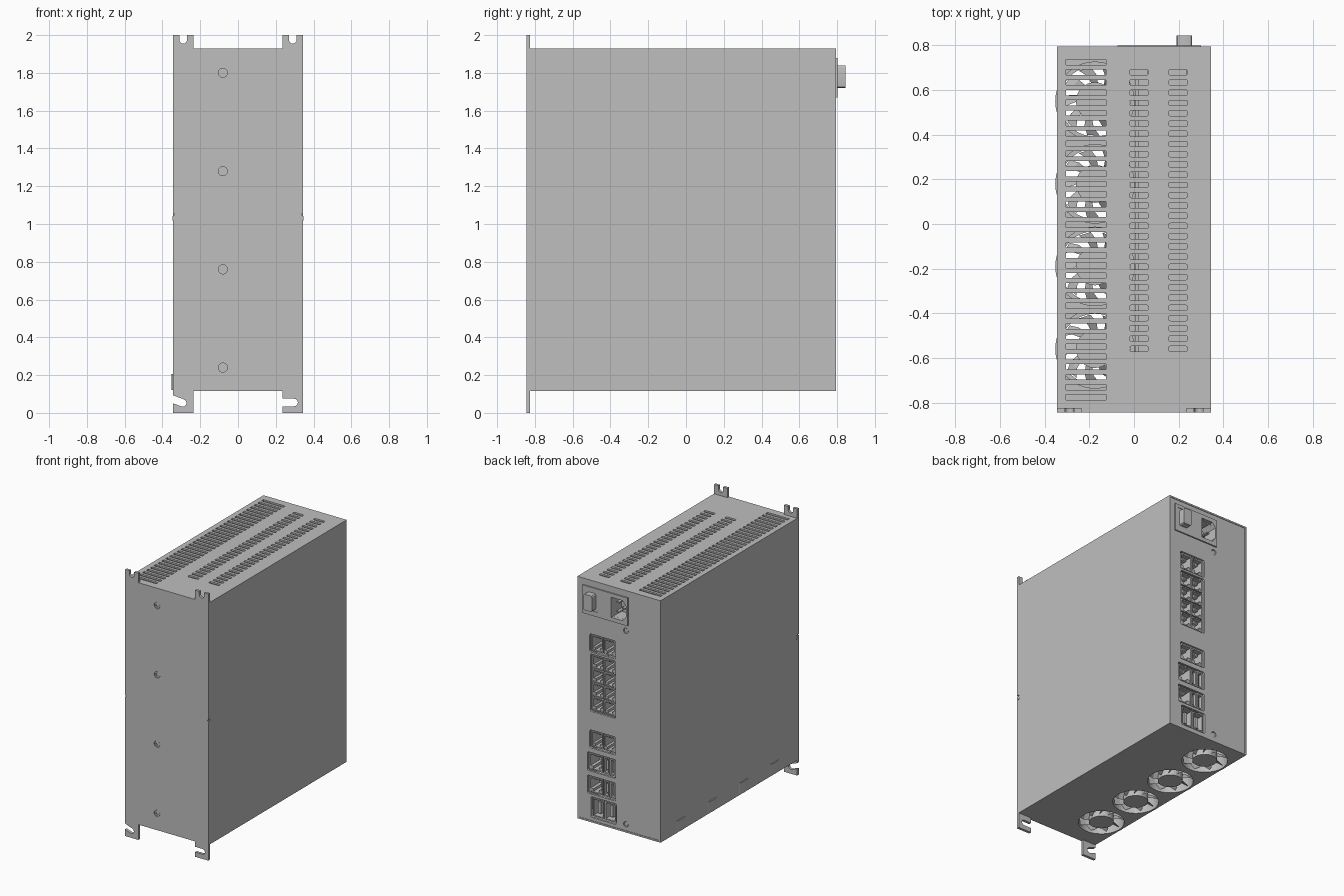
import bpy, bmesh
from math import sin, cos, pi, radians
from mathutils import Matrix, Vector

old = bpy.data.objects.get("Cube")
if old:
    bpy.data.objects.remove(old)

grey = bpy.data.materials.new("light_grey_metal")
grey.use_nodes = True
GREY = (0.52, 0.52, 0.52, 1)
grey.diffuse_color = GREY
grey.node_tree.nodes["Principled BSDF"].inputs["Base Color"].default_value = GREY

W, Y0, Y1, Z0, Z1 = 0.345, -0.845, 0.795, 0.115, 1.93
FAN_X, FAN_YS = -0.175, [-0.56 + 0.37 * i for i in range(4)]
AXES = {"x": lambda a, b, t: (t, a, b), "y": lambda a, b, t: (a, t, b), "z": lambda a, b, t: (a, b, t)}


def prism(bm, pts, lo, hi, axis):
    """Extrude a 2D outline along an axis."""
    put = AXES[axis]
    low = [bm.verts.new(put(a, b, lo)) for a, b in pts]
    top = [bm.verts.new(put(a, b, hi)) for a, b in pts]
    bm.faces.new(low)
    bm.faces.new(top)
    for i in range(len(pts)):
        j = (i + 1) % len(pts)
        bm.faces.new((low[i], low[j], top[j], top[i]))


def box(bm, x0, x1, y0, y1, z0, z1):
    prism(bm, rect(x0, x1, y0, y1), z0, z1, "z")


def rect(a0, a1, b0, b1):
    return [(a0, b0), (a1, b0), (a1, b1), (a0, b1)]


def rounded(a0, a1, b0, b1, r, n=3):
    pts = []
    corners = [(a1 - r, b1 - r), (a0 + r, b1 - r), (a0 + r, b0 + r), (a1 - r, b0 + r)]
    for k, (ca, cb) in enumerate(corners):
        for i in range(n + 1):
            t = pi / 2 * (k + i / n)
            pts.append((ca + r * cos(t), cb + r * sin(t)))
    return pts


def circle(a, b, r, n=32):
    return [(a + r * cos(2 * pi * i / n), b + r * sin(2 * pi * i / n)) for i in range(n)]


def capsule(a, b, length, r, angle):
    """Slot outline starting at a round end (a, b) and running along angle."""
    pts = [(r * cos(pi / 2 + pi * i / 8), r * sin(pi / 2 + pi * i / 8)) for i in range(9)]
    pts += [(length, -r), (length, r)]
    c, s = cos(radians(angle)), sin(radians(angle))
    return [(a + c * p - s * q, b + s * p + c * q) for p, q in pts]


def finish(bm, name):
    bmesh.ops.recalc_face_normals(bm, faces=bm.faces)
    mesh = bpy.data.meshes.new(name)
    bm.to_mesh(mesh)
    bm.free()
    mesh.materials.append(grey)
    ob = bpy.data.objects.new(name, mesh)
    bpy.context.collection.objects.link(ob)
    return ob


def cut(ob, bm):
    """Subtract the cutter mesh and discard it."""
    cutter = finish(bm, "cutter")
    cutter.hide_render = True
    mod = ob.modifiers.new("cut", "BOOLEAN")
    mod.operation, mod.solver, mod.object = "DIFFERENCE", "EXACT", cutter
    bpy.context.view_layer.objects.active = ob
    bpy.ops.object.modifier_apply(modifier=mod.name)
    bpy.data.objects.remove(cutter)


def make(name, *shapes):
    bm = bmesh.new()
    for s in shapes:
        box(bm, *s)
    return finish(bm, name)


# Sheet metal case, open at the back
case = make("case", (-W, W, Y0 + 0.02, Y1, Z0, Z1))
bm = bmesh.new()
box(bm, -W + 0.012, W - 0.012, Y0 + 0.03, 1, Z0 + 0.012, Z1 - 0.012)
cut(case, bm)

# Top vents and round fan openings
bm = bmesh.new()
for i in range(34):
    y = 0.725 - i * 0.0455
    prism(bm, rect(-0.305, -0.125, y - 0.012, y + 0.012), Z1 - 0.05, Z1 + 0.05, "z")
for i in range(28):
    y = 0.68 - i * 0.0459
    for x in (-0.02, 0.155):
        prism(bm, rounded(x, x + 0.085, y - 0.012, y + 0.012, 0.008), Z1 - 0.05, Z1 + 0.05, "z")
for y in FAN_YS:
    prism(bm, circle(FAN_X, y, 0.158, 48), Z0 - 0.05, Z0 + 0.05, "z")
cut(case, bm)

# Front mounting plate with four slotted ears
ear = 0.235
outline = [(-W, 0), (-ear, 0), (-ear, Z0), (ear, Z0), (ear, 0), (W, 0),
           (W, 2), (ear, 2), (ear, Z1), (-ear, Z1), (-ear, 2), (-W, 2)]
bm = bmesh.new()
prism(bm, outline, Y0, Y0 + 0.02, "y")
plate = finish(bm, "mounting_plate")
bm = bmesh.new()
for a, b, ang in ((-0.29, 1.975, 90), (0.29, 1.975, 90), (-0.293, 0.053, 160), (0.297, 0.055, 180)):
    prism(bm, capsule(a, b, 0.12, 0.02, ang), Y0 - 0.05, Y0 + 0.05, "y")
SCREW_ZS = [0.24 + 0.52 * i for i in range(4)]
for z in SCREW_ZS:
    prism(bm, circle(-0.08, z, 0.024), Y0 - 0.05, Y0 + 0.008, "y")
for s in (-1, 1):
    box(bm, s * W - 0.006, s * W + 0.006, Y0 - 0.05, Y0 + 0.05, 1.045, 1.055)
cut(plate, bm)

# Recessed front screws with a hollow centre
bm = bmesh.new()
for z in SCREW_ZS:
    prism(bm, circle(-0.08, z, 0.021), Y0 + 0.003, Y0 + 0.012, "y")
screws = finish(bm, "front_screws")
bm = bmesh.new()
for z in SCREW_ZS:
    prism(bm, circle(-0.08, z, 0.012, 6), Y0 - 0.02, Y0 + 0.008, "y")
cut(screws, bm)

# Small side pins near the front edge
bm = bmesh.new()
for s in (-1, 1):
    prism(bm, circle(Y0 + 0.015, 1.03, 0.012, 16), s * (W - 0.01), s * (W + 0.001), "x")
finish(bm, "side_pins")

# Fans: shroud, hub and pitched blades
for k, y in enumerate(FAN_YS):
    bm = bmesh.new()
    prism(bm, circle(FAN_X, y, 0.085, 32), Z0 + 0.002, Z0 + 0.08, "z")
    ring = [[bm.verts.new((a, b, z)) for a, b in circle(FAN_X, y, r, 48)]
            for r, z in ((0.158, Z0 + 0.005), (0.158, Z0 + 0.09), (0.178, Z0 + 0.09), (0.178, Z0 + 0.005))]
    for q in range(4):
        p, n = ring[q], ring[(q + 1) % 4]
        for i in range(48):
            j = (i + 1) % 48
            bm.faces.new((p[i], p[j], n[j], n[i]))
    for i in range(9):
        rows = []
        for r, lean in ((0.08, 0), (0.12, 0.12), (0.155, 0.3)):
            t = 2 * pi * i / 9 + lean
            rows.append([bm.verts.new((FAN_X + r * cos(t + d), y + r * sin(t + d), z))
                         for d, z in ((0, Z0 + 0.015), (0.36, Z0 + 0.06))])
        for a, b in zip(rows, rows[1:]):
            bm.faces.new((a[0], a[1], b[1], b[0]))
    finish(bm, "fan_%d" % (k + 1))

# Port bays on the back: x range, z range, columns, rows, kinds per column
BAYS = [(0.03, 0.245, 1.39, 1.525, 1, "jj"), (0.03, 0.24, 0.945, 1.375, 4, "jj"),
        (0.03, 0.245, 0.67, 0.805, 1, "jj"), (0.03, 0.265, 0.495, 0.635, 1, "uuj"),
        (0.03, 0.265, 0.325, 0.46, 1, "uuj"), (0.025, 0.235, 0.15, 0.305, 1, "dd")]
SOCKET = [(0.06, 1.7), (0.06, 1.85), (-0.035, 1.85), (-0.062, 1.815), (-0.062, 1.735), (-0.035, 1.7)]
BACK_SCREWS = (1.625, 0.175)

back = make("back_panel", (-W + 0.012, W - 0.012, 0.775, 0.791, Z0 + 0.012, Z1 - 0.012))
bm = bmesh.new()
for x0, x1, z0, z1, rows, kinds in BAYS:
    prism(bm, rounded(x0, x1, z0, z1, 0.01), 0.7, 0.9, "y")
prism(bm, SOCKET, 0.7, 0.9, "y")
for z in BACK_SCREWS:
    prism(bm, circle(-0.055, z, 0.02, 24), 0.78, 0.9, "y")
cut(back, bm)

bm = bmesh.new()
for z in BACK_SCREWS:
    prism(bm, circle(-0.055, z, 0.016, 24), 0.775, 0.787, "y")
finish(bm, "back_screws")


def connector(bm, x0, x1, z0, z1, kind):
    """Hollow socket shell with a contact tongue."""
    t, y0, y1 = 0.009, 0.66, 0.782
    box(bm, x0, x1, y0, y0 + 0.01, z0, z1)
    box(bm, x0, x0 + t, y0 + 0.01, y1, z0, z1)
    box(bm, x1 - t, x1, y0 + 0.01, y1, z0, z1)
    box(bm, x0 + t, x1 - t, y0 + 0.01, y1, z0, z0 + t)
    box(bm, x0 + t, x1 - t, y0 + 0.01, y1, z1 - t, z1)
    m, w = (x0 + x1) / 2, x1 - x0
    if kind == "j":
        # keyed corners beside the latch opening, and contact comb
        for a, b in ((x0 + t, x0 + 0.3 * w), (x1 - 0.3 * w, x1 - t)):
            box(bm, a, b, y0 + 0.01, y1 - 0.004, z0 + t, z0 + 0.028)
        for i in range(6):
            x = m + (i - 2.5) * 0.01
            box(bm, x - 0.002, x + 0.002, y0 + 0.01, y1 - 0.03, z1 - 0.03, z1 - t)
    else:
        half = 0.006 if kind == "u" else 0.012
        box(bm, m - half, m + half, y0 + 0.01, y1 - 0.015, z0 + 0.025, z1 - 0.025)


for n, (x0, x1, z0, z1, rows, kinds) in enumerate(BAYS):
    bm = bmesh.new()
    units = [0.045 if k == "u" else 0.1 for k in kinds]
    scale = (x1 - x0 - 0.012) / sum(units)
    dz = (z1 - z0 - 0.01) / rows
    for r in range(rows):
        x, z = x0 + 0.006, z0 + 0.005 + r * dz
        for k, u in zip(kinds, units):
            connector(bm, x + 0.003, x + u * scale - 0.003, z + 0.004, z + dz - 0.004, k)
            x += u * scale
    finish(bm, "port_bay_%d" % (n + 1))

# Power inlet plate, socket well, pins and rocker switch
inlet = make("power_inlet_plate", (-0.075, 0.3, 0.7911, 0.801, 1.67, 1.88))
bm = bmesh.new()
prism(bm, SOCKET, 0.7, 0.9, "y")
prism(bm, rect(0.175, 0.275, 1.705, 1.855), 0.797, 0.9, "y")
cut(inlet, bm)
bm = bmesh.new()
prism(bm, [(x * 1.06, 1.775 + (z - 1.775) * 1.06) for x, z in SOCKET], 0.66, 0.774, "y")
well = finish(bm, "power_socket")
bm = bmesh.new()
prism(bm, SOCKET, 0.68, 0.9, "y")
cut(well, bm)
make("power_pins", *[(x - 0.012, x + 0.012, 0.675, 0.77, z - 0.005, z + 0.005)
                     for x, z in ((0.025, 1.74), (-0.02, 1.775), (0.025, 1.81))])
bm = bmesh.new()
prism(bm, rounded(0.19, 0.26, 1.72, 1.84, 0.012), 0.79, 0.845, "y")
rocker = finish(bm, "rocker_switch")

# Internal main board
make("main_board", (0.005, 0.02, -0.6, 0.65, 0.2, 1.7))

for ob in (rocker, screws, plate):
    bpy.context.view_layer.objects.active = ob
    bpy.ops.object.select_all(action="DESELECT")
    ob.select_set(True)
    bpy.ops.object.shade_smooth_by_angle(angle=radians(30))
